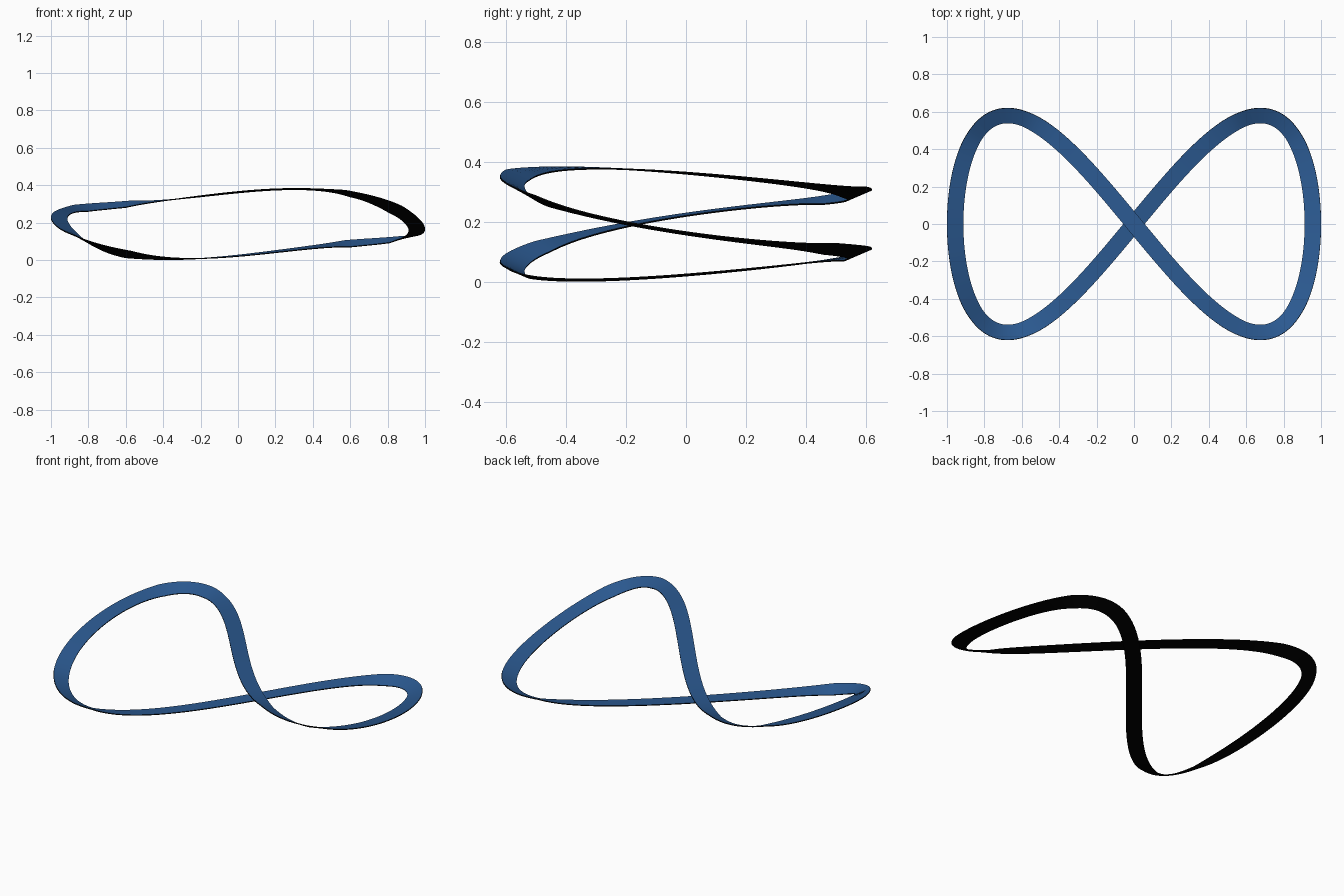
import bpy, bmesh
from math import sin, cos, pi
from mathutils import Vector

cube = bpy.data.objects.get("Cube")
if cube:
    bpy.data.objects.remove(cube, do_unlink=True)

SEGMENTS = 256
HALF_WIDTH = 0.044
THICKNESS = 0.005
MAX_BANK = 0.4


def make_material(name, color):
    mat = bpy.data.materials.new(name)
    mat.use_nodes = True
    mat.diffuse_color = color
    bsdf = mat.node_tree.nodes["Principled BSDF"]
    bsdf.inputs["Base Color"].default_value = color
    bsdf.inputs["Roughness"].default_value = 0.5
    return mat


def center(t):
    """Figure-eight path whose strands cross one above the other."""
    return Vector((0.956 * sin(t), -0.579 * sin(2 * t),
                   0.195 + 0.17 * cos(t) + 0.031 * sin(3 * t)))


def half_section(t, step=0.01):
    """Vector to the right-hand edge, banked into the turn by its curvature."""
    before, here, after = center(t - step), center(t), center(t + step)
    velocity = (after - before) / (2 * step)
    accel = (after + before - 2 * here) / step ** 2
    turn = velocity.xy.cross(accel.xy) / velocity.xy.length ** 3
    angle = max(-MAX_BANK, min(MAX_BANK, 0.14 * turn))
    side = Vector((velocity.y, -velocity.x, 0)).normalized()
    up = side.cross(velocity).normalized()
    return (side * cos(angle) + up * sin(angle)) * HALF_WIDTH


# Ribbon surface: one banked cross-section per step along the closed path
bm = bmesh.new()
rows = []
for i in range(SEGMENTS):
    t = 2 * pi * i / SEGMENTS
    rows.append([bm.verts.new(center(t) + half_section(t) * k) for k in (-1, 1)])

for a, b in zip(rows, rows[1:] + rows[:1]):
    bm.faces.new((a[0], a[1], b[1], b[0]))

# Rest the lowest edge on the ground
lowest = min(v.co.z for v in bm.verts) - THICKNESS
bmesh.ops.translate(bm, verts=bm.verts, vec=(0, 0, -lowest))

mesh = bpy.data.meshes.new("ribbon_loop")
bm.to_mesh(mesh)
bm.free()
ribbon = bpy.data.objects.new("ribbon_loop", mesh)
bpy.context.collection.objects.link(ribbon)

# Blue upper face, black underside and rim
mesh.materials.append(make_material("ribbon_blue", (0.024, 0.1, 0.28, 1)))
mesh.materials.append(make_material("underside_black", (0, 0, 0, 1)))
shell = ribbon.modifiers.new("thickness", 'SOLIDIFY')
shell.thickness = THICKNESS
shell.offset = -1
shell.material_offset = 1
shell.material_offset_rim = 1

# Smooth bands with crisp edges
bpy.ops.object.select_all(action='DESELECT')
ribbon.select_set(True)
bpy.context.view_layer.objects.active = ribbon
bpy.ops.object.modifier_apply(modifier=shell.name)
bpy.ops.object.shade_smooth_by_angle()
